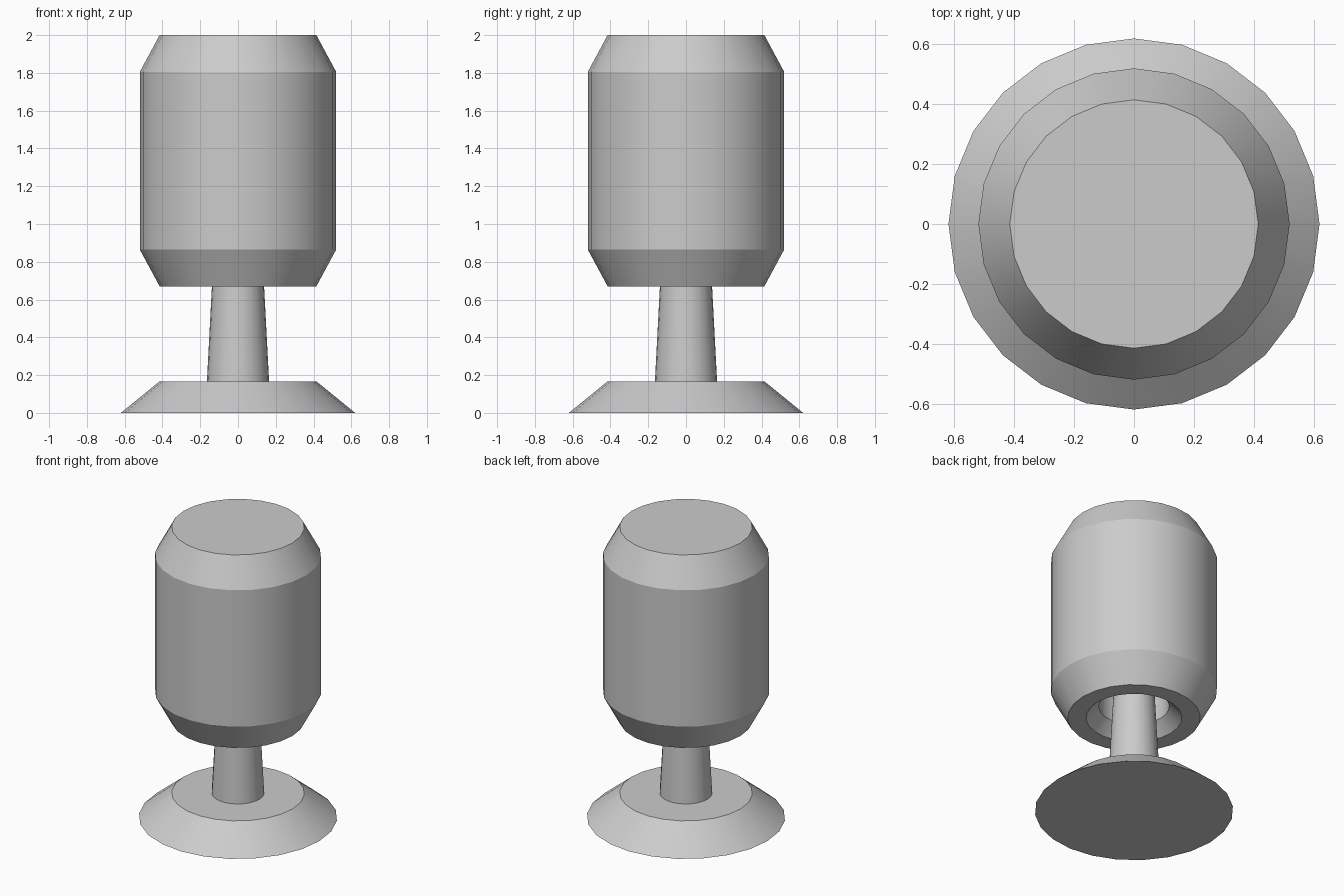
import bpy, bmesh, math

if "Cube" in bpy.data.objects:
    bpy.data.objects.remove(bpy.data.objects["Cube"])

SIDES = 24


def lathe(name, profile):
    """Revolve a closed-off (radius, z) profile about z; r = 0 makes a flat cap."""
    bm = bmesh.new()
    rings = []
    for r, z in profile:
        rings.append([bm.verts.new((r * math.cos(2 * math.pi * i / SIDES),
                                    r * math.sin(2 * math.pi * i / SIDES), z))
                      for i in range(SIDES)])
    for low, high in zip(rings, rings[1:]):
        for i in range(SIDES):
            j = (i + 1) % SIDES
            bm.faces.new((low[i], low[j], high[j], high[i]))
    # n-gon caps at both ends
    bm.faces.new(rings[0][::-1])
    bm.faces.new(rings[-1])
    bmesh.ops.recalc_face_normals(bm, faces=bm.faces)
    mesh = bpy.data.meshes.new(name)
    bm.to_mesh(mesh)
    bm.free()
    obj = bpy.data.objects.new(name, mesh)
    bpy.context.collection.objects.link(obj)
    bpy.context.view_layer.objects.active = obj
    obj.select_set(True)
    bpy.ops.object.shade_smooth_by_angle(angle=math.radians(20))
    obj.select_set(False)
    return obj


# Sloped foot
lathe("base", [(0.62, 0), (0.415, 0.167)])

# Tapered post running up into the socket
lathe("stem", [(0.165, 0.16), (0.11, 1.2)])

# Chamfered barrel with a stepped socket in its underside
lathe("body", [(0.22, 1.2), (0.22, 0.75), (0.30, 0.67), (0.415, 0.67),
               (0.52, 0.865), (0.52, 1.805), (0.415, 2.0)])
